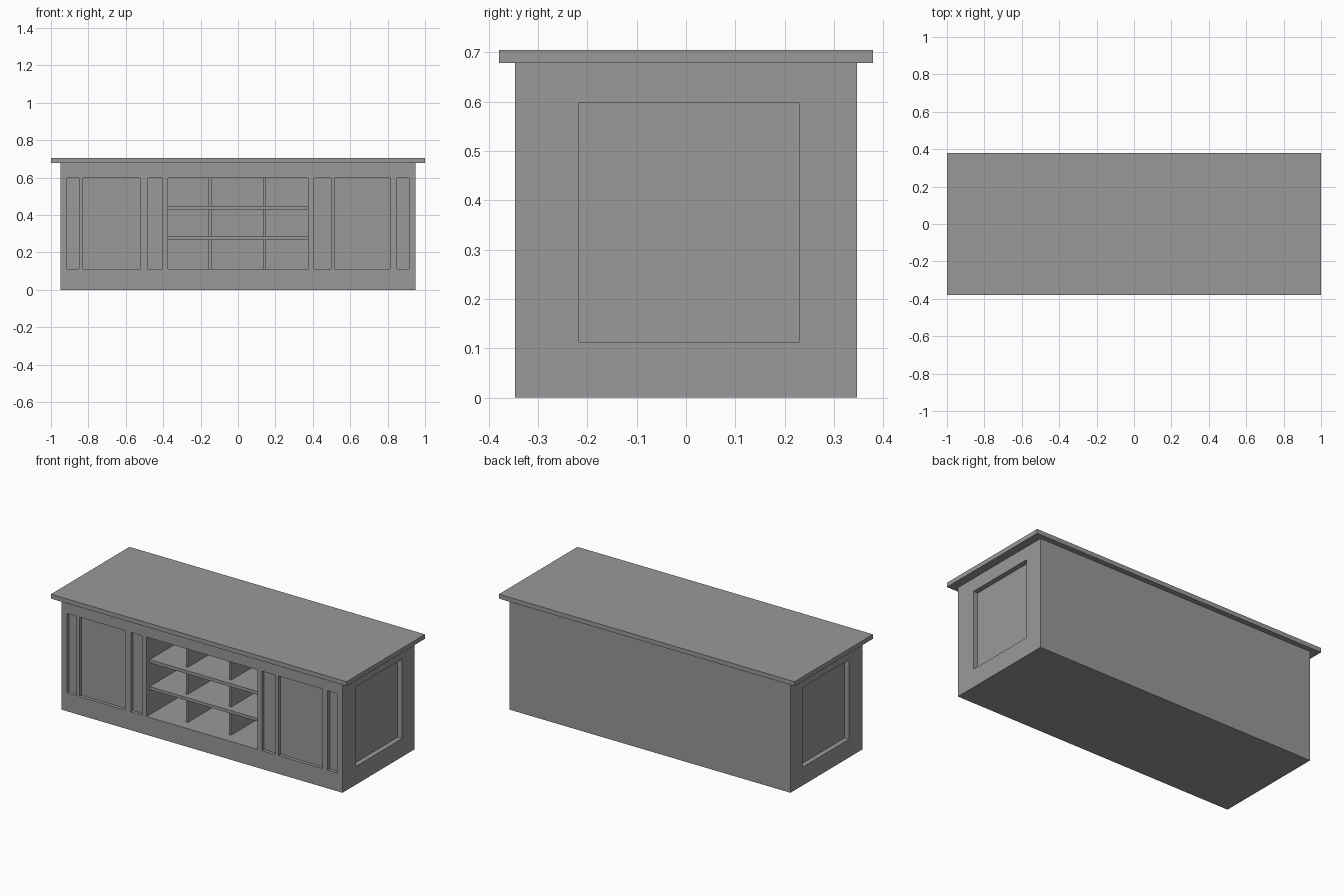
import bpy
import bmesh
from mathutils import Matrix, Vector

cube = bpy.data.objects.get("Cube")
if cube:
    bpy.data.objects.remove(cube, do_unlink=True)

grey = bpy.data.materials.new("plain grey")
grey.use_nodes = True
grey.diffuse_color = (0.32, 0.32, 0.32, 1)
grey.node_tree.nodes["Principled BSDF"].inputs["Base Color"].default_value = grey.diffuse_color


def boxes(name, spans):
    """One object made of boxes, each given as (x range, y range, z range)."""
    bm = bmesh.new()
    for span in spans:
        low, high = (Vector(corner) for corner in zip(*span))
        place = Matrix.Translation((low + high) / 2) @ Matrix.Diagonal((*(high - low), 1))
        bmesh.ops.create_cube(bm, size=1, matrix=place)
    mesh = bpy.data.meshes.new(name)
    bm.to_mesh(mesh)
    bm.free()
    mesh.materials.append(grey)
    obj = bpy.data.objects.new(name, mesh)
    bpy.context.collection.objects.link(obj)
    return obj


# Overall sizes
HALF_W, HALF_D, HEIGHT = 0.95, 0.347, 0.678
OPENING_Z = (0.112, 0.598)
OUT = 0.1  # how far cutters stick out of the body

# Cabinet body and worktop
body = boxes("cabinet_body", [((-HALF_W, HALF_W), (-HALF_D, HALF_D), (0, HEIGHT))])
boxes("worktop", [((-1, 1), (-0.379, 0.379), (HEIGHT, 0.705))])

# Recessed front panels, the open shelf bay and the end panels
front_panels = [(-0.914, -0.85), (-0.829, -0.523), (-0.481, -0.405),
                (0.405, 0.497), (0.517, 0.814), (0.85, 0.914)]
cuts = [(x, (-HALF_D - OUT, -HALF_D + 0.02), OPENING_Z) for x in front_panels]
cuts.append(((-0.375, 0.375), (-HALF_D - OUT, 0.31), OPENING_Z))
end_depth = 0.03
for x in ((-HALF_W - OUT, -HALF_W + end_depth), (HALF_W - end_depth, HALF_W + OUT)):
    cuts.append((x, (-0.217, 0.229), OPENING_Z))
cutter = boxes("recess_cutter", cuts)
cutter.hide_render = True

recess = body.modifiers.new("recesses", "BOOLEAN")
recess.object = cutter
recess.operation = "DIFFERENCE"
recess.solver = "EXACT"
bpy.context.view_layer.objects.active = body
bpy.ops.object.modifier_apply(modifier=recess.name)
bpy.data.objects.remove(cutter, do_unlink=True)

# Shelves and upright dividers inside the bay
for name, z in (("lower_shelf", (0.266, 0.284)), ("upper_shelf", (0.429, 0.449))):
    boxes(name, [((-0.375, 0.375), (-0.318, 0.31), z)])
for name, x in (("right_divider", (-0.157, -0.143)), ("left_divider", (0.135, 0.149))):
    boxes(name, [(x, (-0.28, 0.31), OPENING_Z)])
